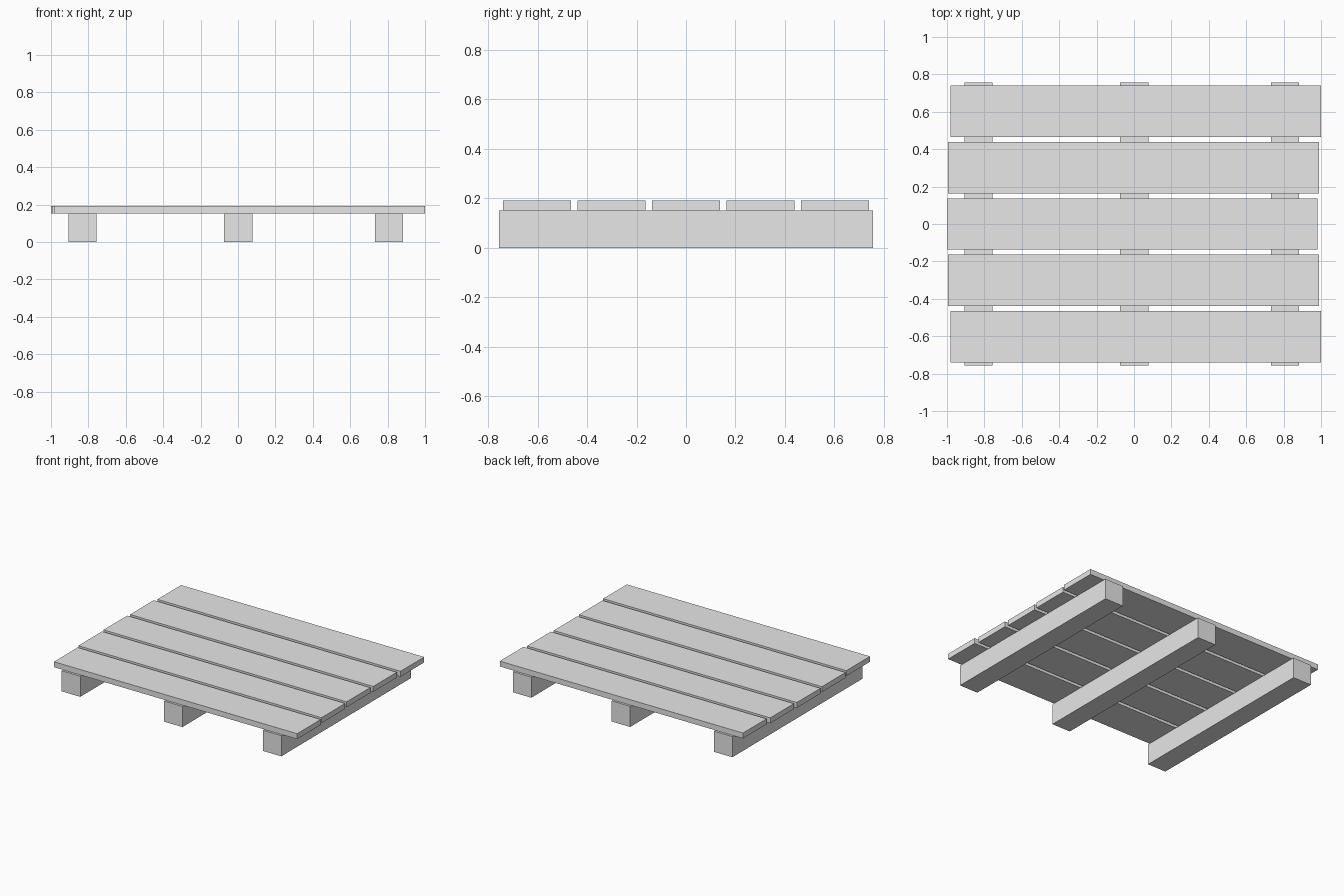
import bpy

cube = bpy.data.objects.get("Cube")
if cube:
    bpy.data.objects.remove(cube, do_unlink=True)

grey = bpy.data.materials.new("plain_grey")
grey.use_nodes = True
colour = (0.8, 0.8, 0.8, 1)
grey.diffuse_color = colour
grey.node_tree.nodes["Principled BSDF"].inputs["Base Color"].default_value = colour


def box(name, centre, size):
    bpy.ops.mesh.primitive_cube_add(size=1, location=centre)
    obj = bpy.context.object
    obj.name = name
    obj.scale = size
    bpy.ops.object.transform_apply(location=False, rotation=False, scale=True)
    obj.data.materials.append(grey)
    return obj


BEAM_HEIGHT = 0.152
PLANK_THICKNESS = 0.04

# Three bearer beams running front to back
for side, x in (("right", -0.832), ("middle", 0.001), ("left", 0.807)):
    box(f"{side}_beam", (x, 0, BEAM_HEIGHT / 2), (0.151, 1.512, BEAM_HEIGHT))

# Five deck planks, slightly staggered lengthwise
for i, shift in enumerate((0.009, -0.003, -0.009, -0.003, 0.009)):
    box(f"deck_plank_{i + 1}",
        (shift, (i - 2) * 0.301, BEAM_HEIGHT + PLANK_THICKNESS / 2),
        (1.982, 0.275, PLANK_THICKNESS))
